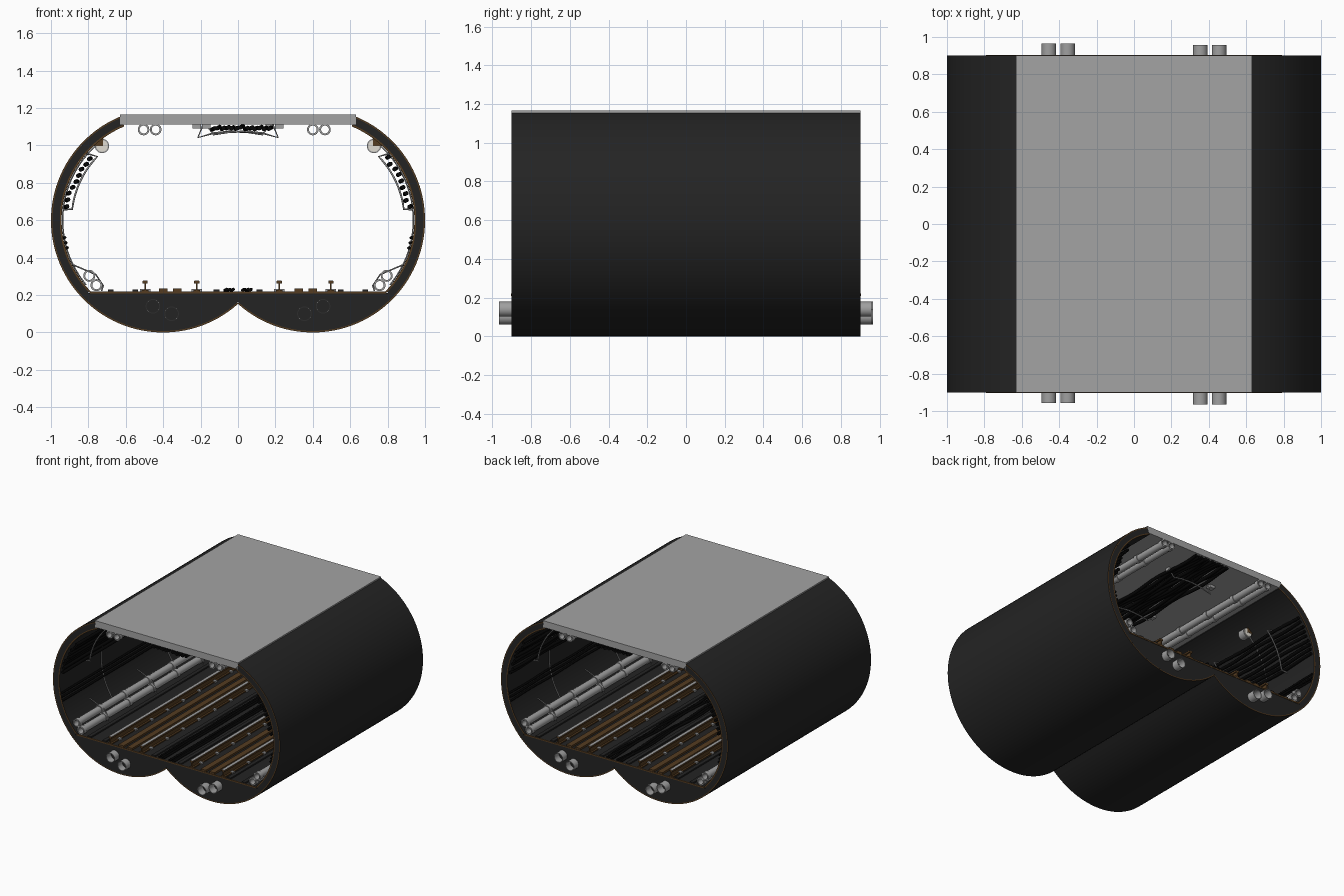
import bpy
import bmesh
import random
from math import sin, cos, pi, radians

random.seed(4)
cube = bpy.data.objects.get("Cube")
if cube:
    bpy.data.objects.remove(cube)

HALF = 0.9            # half length of the tunnel
CX, CZ, R = 0.4, 0.6, 0.6   # centre and radius of each bore


def material(name, rgb):
    m = bpy.data.materials.new(name)
    m.use_nodes = True
    m.diffuse_color = (*rgb, 1)
    m.node_tree.nodes["Principled BSDF"].inputs["Base Color"].default_value = (*rgb, 1)
    return m


DARK = material("dark lining", (0.017, 0.017, 0.017))
CONCRETE = material("roof concrete", (0.37, 0.37, 0.37))
BROWN = material("rust brown", (0.09, 0.045, 0.015))
STEEL = material("pipe steel", (0.35, 0.35, 0.35))
BLACK = material("cable black", (0.002, 0.002, 0.002))
WHITE = material("lamp glass", (0.75, 0.72, 0.65))


def finish(name, bm, mats, smooth=True):
    bmesh.ops.recalc_face_normals(bm, faces=bm.faces)
    mesh = bpy.data.meshes.new(name)
    bm.to_mesh(mesh)
    bm.free()
    for m in mats:
        mesh.materials.append(m)
    ob = bpy.data.objects.new(name, mesh)
    bpy.context.collection.objects.link(ob)
    if smooth:
        bpy.ops.object.select_all(action="DESELECT")
        ob.select_set(True)
        bpy.context.view_layer.objects.active = ob
        bpy.ops.object.shade_smooth_by_angle(angle=radians(35))
    return ob


def prism(name, loop, y0, y1, mat):
    """Closed section in x and z, pulled along y."""
    bm = bmesh.new()
    a = [bm.verts.new((x, y0, z)) for x, z in loop]
    b = [bm.verts.new((x, y1, z)) for x, z in loop]
    bm.faces.new(a)
    bm.faces.new(b)
    for i in range(len(loop)):
        j = (i + 1) % len(loop)
        bm.faces.new((a[i], a[j], b[j], b[i]))
    return finish(name, bm, [mat])


def box(name, x0, x1, z0, z1, mat, y0=-HALF, y1=HALF):
    return prism(name, [(x0, z0), (x1, z0), (x1, z1), (x0, z1)], y0, y1, mat)


def polar(r, deg, side):
    """Point on a bore; side -1 is the -x bore, +1 its mirror."""
    a = radians(deg)
    return (-side * (-CX + r * cos(a)), CZ + r * sin(a))


def band(name, outer, inner, closed, y0, y1, mats):
    """Ring or arc with thickness; end faces take the last material."""
    bm = bmesh.new()
    rows = [[bm.verts.new((x, y, z)) for x, z in pts]
            for pts, y in ((outer, y0), (inner, y0), (inner, y1), (outer, y1))]
    n = len(outer)
    for i in range(n if closed else n - 1):
        j = (i + 1) % n
        for k in range(4):
            p, q = rows[k], rows[(k + 1) % 4]
            f = bm.faces.new((p[i], p[j], q[j], q[i]))
            if k in (0, 2):
                f.material_index = len(mats) - 1
    if not closed:
        for i in (0, n - 1):
            bm.faces.new([row[i] for row in rows])
    return finish(name, bm, mats)


def arc_band(name, r0, r1, a0, a1, side, mats):
    n = 64
    angles = [a0 + (a1 - a0) * i / n for i in range(n + 1)]
    return band(name, [polar(r0, a, side) for a in angles],
                [polar(r1, a, side) for a in angles], False, -HALF, HALF, mats)


def circle(x, z, r, n=24):
    return [(x + r * cos(2 * pi * i / n), z + r * sin(2 * pi * i / n)) for i in range(n)]


def tube(name, x, z, r, y0, y1, wall=0.005, mat=STEEL):
    return band(name, circle(x, z, r), circle(x, z, r - wall), True, y0, y1, [mat])


def wire(name, paths, r, mat, cyclic=False):
    """Round wires along 3D paths, in one object."""
    cu = bpy.data.curves.new(name, "CURVE")
    cu.dimensions = "3D"
    cu.bevel_depth = r
    cu.bevel_resolution = 2
    cu.use_fill_caps = True
    for path in paths:
        s = cu.splines.new("POLY")
        s.points.add(len(path) - 1)
        for p, co in zip(s.points, path):
            p.co = (*co, 1)
        s.use_cyclic_u = cyclic
    cu.materials.append(mat)
    ob = bpy.data.objects.new(name, cu)
    bpy.context.collection.objects.link(ob)
    return ob


def cable(x, z, sag=0.006):
    phase = random.uniform(0, 2 * pi)
    path = []
    for i in range(37):
        y = -HALF + 2 * HALF * i / 36
        w = sin(y * 10.5 + phase) * sag
        path.append((x + w, y, z + w * 0.5))
    return path


# Roof slab
box("roof_slab", -0.63, 0.63, 1.112, 1.165, CONCRETE)

# Curved walls, ground fill and everything mirrored
for side, label in ((-1, "right"), (1, "left")):
    # lining layers with brown edges
    arc_band(f"{label}_outer_skin", R, 0.592, 112.5, 312, side, [DARK, BROWN])
    arc_band(f"{label}_wall", 0.592, 0.553, 112.5, 224, side, [DARK])
    arc_band(f"{label}_inner_skin", 0.553, 0.543, 112.5, 224.5, side, [DARK, BROWN])
    fill = [polar(0.592, 221.2 + 91.3 * i / 40, side) for i in range(41)]
    prism(f"{label}_floor_fill", fill + [(0, 0.21)], -HALF, HALF, DARK)
    box(f"{label}_floor_deck", *sorted((0, side * 0.79)), 0.209, 0.219, DARK)
    for y in (-HALF, HALF):
        box(f"{label}_deck_edge", *sorted((0, side * 0.79)), 0.209, 0.22, BROWN,
            y - 0.003, y + 0.003)

    # drain pipe stubs at both ends
    for x, z in ((0.455, 0.14), (0.355, 0.1)):
        for end in (-1, 1):
            length = 0.965 if end == side * -1 else 0.957
            y0, y1 = sorted((end * 0.89, end * length))
            tube(f"{label}_drain_stub", side * x, z, 0.039, y0, y1)

    # long pipes under the roof and in the floor corners, with couplings
    for x, z, r in ((0.4, 1.085, 0.026), (0.465, 1.085, 0.026),
                    (0.795, 0.303, 0.027), (0.757, 0.253, 0.027)):
        x = side * (x + (0.04 if side < 0 and z > 1 else 0))
        tube(f"{label}_long_pipe", x, z, r, -HALF, HALF)
        for y in (-0.88, -0.6, -0.3, 0, 0.3, 0.6, 0.88):
            tube(f"{label}_pipe_coupling", x, z, r + 0.005, y - 0.018, y + 0.018)
    # straps holding the corner pipes
    for y in (-0.6, 0, 0.6):
        strap = [polar(0.54, 206, side), (side * 0.76, 0.31), (side * 0.72, 0.25),
                 (side * 0.73, 0.222)]
        wire(f"{label}_pipe_strap", [[(x, y, z) for x, z in strap]], 0.004, STEEL)

    # wall cables and their bracket frames
    runs = [polar(0.515 + random.uniform(-0.008, 0.012), 140 + 4 * i, side) for i in range(9)]
    wire(f"{label}_wall_cables", [cable(x, z, 0.004) for x, z in runs], 0.012, BLACK)
    low = [polar(0.535, a, side) for a in (190, 193, 196)]
    wire(f"{label}_low_cables", [cable(x, z, 0.002) for x, z in low], 0.008, BLACK)
    for y in (-0.6, 0, 0.6):
        frame = [polar(0.545, 139, side)]
        frame += [polar(0.49, 136 + 37 * i / 12, side) for i in range(13)]
        frame.append(polar(0.54, 174, side))
        wire(f"{label}_cable_bracket", [[(x, y, z) for x, z in frame]], 0.005, STEEL)

    # wall lamps with a conduit running down to the floor
    for y in (-0.38, 0.38):
        x, z = side * 0.727, 0.997
        prism(f"{label}_lamp_body", circle(x, z, 0.038), y - 0.03, y + 0.03, STEEL)
        prism(f"{label}_lamp_glass", circle(x, z, 0.031), y - 0.034, y + 0.034, WHITE)
        box(f"{label}_lamp_mount", *sorted((x - side * 0.005, x + side * 0.05)),
            z, z + 0.05, BROWN, y - 0.036, y + 0.036)
        line = [polar(0.538, 132 + 88 * i / 24, side) for i in range(25)]
        wire(f"{label}_lamp_conduit", [[(px, y, pz) for px, pz in line]], 0.004, STEEL)

    # rails: brown foot and web, steel head
    for x in (0.22, 0.497):
        x *= side
        box("rail_foot", x - 0.018, x + 0.018, 0.219, 0.227, BROWN)
        box("rail_web", x - 0.004, x + 0.004, 0.225, 0.266, BROWN)
        box("rail_head", x - 0.014, x + 0.014, 0.262, 0.275, BROWN)
        box("rail_running_top", x - 0.012, x + 0.012, 0.275, 0.277, STEEL)
        # fastenings beside the rail
        for i in range(9):
            y = -0.8 + 0.2 * i
            box("rail_clip", x - 0.028, x + 0.028, 0.219, 0.232, STEEL, y - 0.012, y + 0.012)

    # timber strips and floor cables
    for x in (0.325, 0.4):
        box("floor_timber", side * x - 0.022, side * x + 0.022, 0.219, 0.234, BROWN)
    for x in (0.55, 0.68, 0.115):
        box("floor_channel", side * x - 0.015, side * x + 0.015, 0.219, 0.23, DARK)
    wire(f"{label}_floor_cables", [cable(side * x, 0.228, 0.005)
                                   for x in (0.03, 0.05, 0.065)], 0.009, BLACK)

# Cable bundle under the roof
bundle = [(-0.13 + 0.025 * i, 1.094 + random.uniform(-0.006, 0.006)) for i in range(13)]
wire("roof_cables", [cable(x, z, 0.007) for x, z in bundle], 0.012, BLACK)

# Hanging frames for the bundle
for y in (-0.6, 0, 0.6):
    s = -1 if y > 0 else 1
    sag = [(-0.17, 1.112), (-0.13, 1.058), (-0.05, 1.071), (0.04, 1.075),
           (0.13, 1.066), (0.215, 1.042), (0.185, 1.112)]
    wire("roof_cable_hanger", [[(s * x, y, z) for x, z in sag]], 0.005, STEEL)
    for x in (-0.17, 0.22):
        box("hanger_plate", s * x - 0.022, s * x + 0.022, 1.09, 1.113, STEEL, y - 0.02, y + 0.02)
